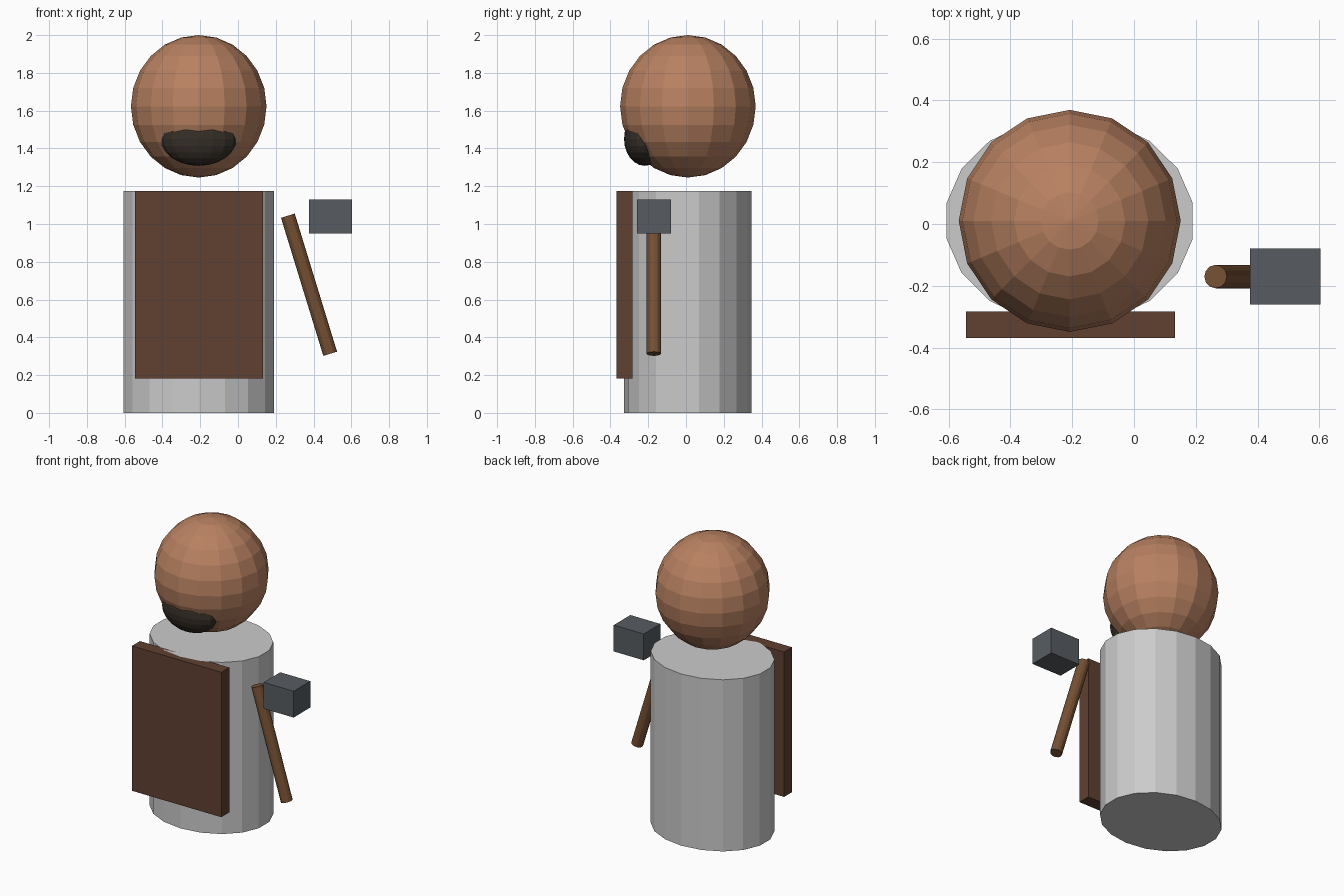
import bpy
from mathutils import Vector

if "Cube" in bpy.data.objects:
    bpy.data.objects.remove(bpy.data.objects["Cube"])

CX, CY = -0.208, 0.01      # axis of the figure
TOOL_Y = -0.17             # depth of the hammer


def finish(name, color=None):
    obj = bpy.context.object
    obj.name = name
    if color:
        mat = bpy.data.materials.new(name + "_color")
        mat.diffuse_color = (*color, 1)
        mat.use_nodes = True
        mat.node_tree.nodes["Principled BSDF"].inputs["Base Color"].default_value = mat.diffuse_color
        obj.data.materials.append(mat)
    return obj


def ellipsoid(name, center, radii, color, segments=16, rings=12):
    bpy.ops.mesh.primitive_uv_sphere_add(segments=segments, ring_count=rings, radius=1, location=center)
    bpy.context.object.scale = radii
    return finish(name, color)


def box(name, low, high, color):
    low, high = Vector(low), Vector(high)
    bpy.ops.mesh.primitive_cube_add(size=1, location=(low + high) / 2)
    bpy.context.object.scale = high - low
    return finish(name, color)


def rod(name, start, end, radius, sides, color):
    start, end = Vector(start), Vector(end)
    axis = end - start
    bpy.ops.mesh.primitive_cylinder_add(vertices=sides, radius=radius, depth=axis.length,
                                        location=(start + end) / 2)
    bpy.context.object.rotation_euler = axis.to_track_quat('Z', 'Y').to_euler()
    return finish(name, color)


# Oval 18-sided body
bpy.ops.mesh.primitive_cylinder_add(vertices=18, radius=1, depth=1.174, location=(CX, CY, 0.587))
bpy.context.object.scale = (0.404, 0.337, 1)
finish("body")

# Floating head with a beard on the lower front
ellipsoid("head", (CX, CY, 1.623), (0.359, 0.359, 0.377), (0.48, 0.22, 0.12))
ellipsoid("beard", (CX, -0.218, 1.45), (0.2, 0.11, 0.142), (0.037, 0.028, 0.02))

# Apron slab on the front
box("apron", (-0.544, -0.369, 0.183), (0.132, -0.283, 1.174), (0.115, 0.052, 0.031))

# Hammer: slanted handle and separate block
rod("hammer_handle", (0.488, TOOL_Y, 0.313), (0.264, TOOL_Y, 1.044), 0.038, 12, (0.18, 0.08, 0.034))
box("hammer_head", (0.376, TOOL_Y - 0.09, 0.949), (0.603, TOOL_Y + 0.09, 1.129), (0.096, 0.108, 0.122))
